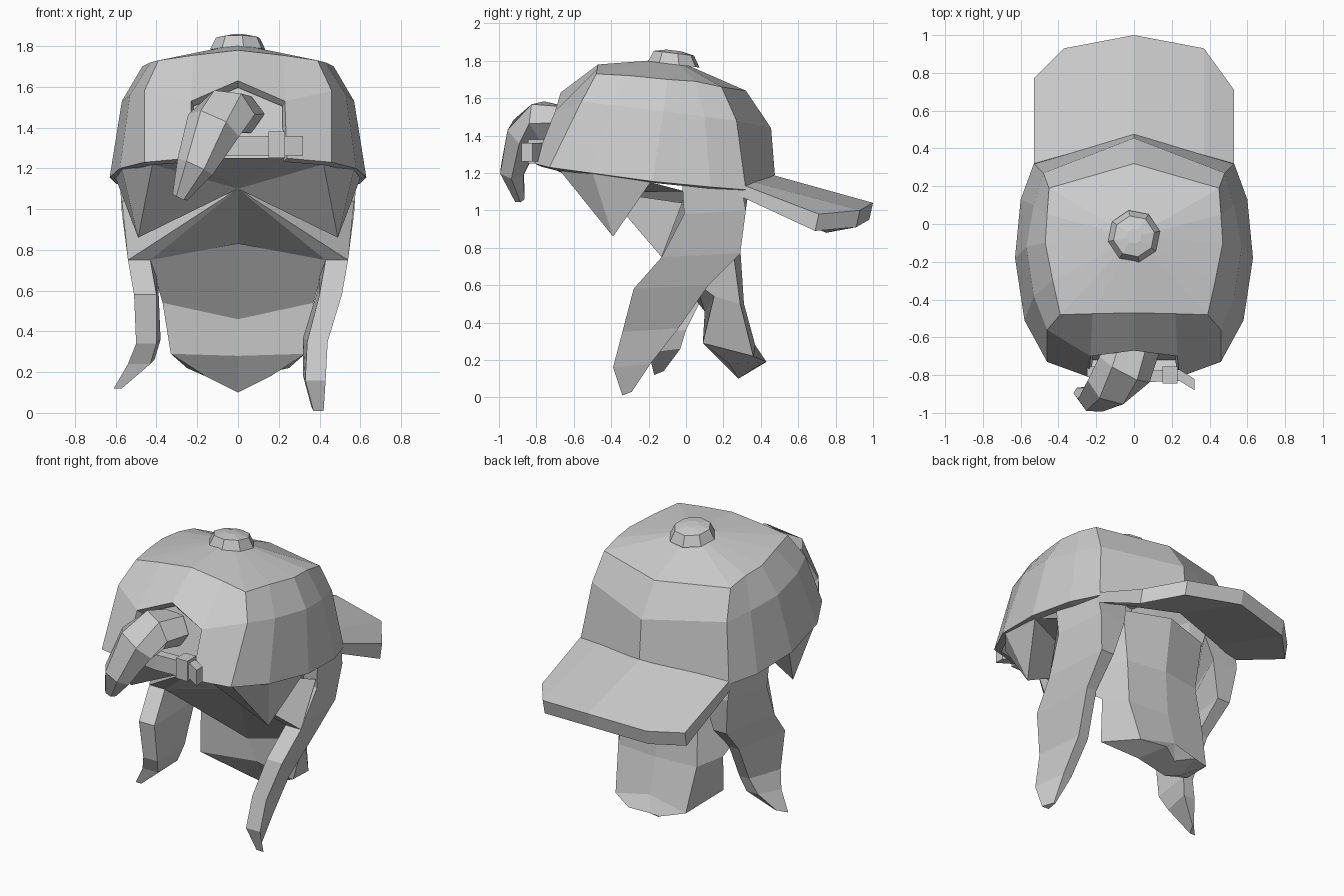
import bpy, bmesh, math
from mathutils import Vector

if "Cube" in bpy.data.objects:
    bpy.data.objects.remove(bpy.data.objects["Cube"], do_unlink=True)

# One plain grey for the whole model
GREY = (0.6, 0.6, 0.6, 1)
grey = bpy.data.materials.new("plain grey")
grey.use_nodes = True
grey.diffuse_color = GREY
grey.node_tree.nodes["Principled BSDF"].inputs["Base Color"].default_value = GREY


def build(name, verts, faces, mirror=False):
    """Make a flat-shaded object, optionally mirrored across the middle."""
    bm = bmesh.new()
    sides = (1, -1) if mirror else (1,)
    for side in sides:
        made = [bm.verts.new((side * x, y, z)) for x, y, z in verts]
        for face in faces:
            bm.faces.new([made[i] for i in face])
    bmesh.ops.remove_doubles(bm, verts=bm.verts, dist=0.001)
    bmesh.ops.recalc_face_normals(bm, faces=bm.faces)
    mesh = bpy.data.meshes.new(name)
    bm.to_mesh(mesh)
    bm.free()
    mesh.materials.append(grey)
    obj = bpy.data.objects.new(name, mesh)
    bpy.context.collection.objects.link(obj)
    return obj


def loft(name, rings):
    """Skin a row of equal closed rings and close both ends."""
    count = len(rings[0])
    verts = [point for ring in rings for point in ring]
    faces = []
    for row in range(len(rings) - 1):
        for i in range(count):
            j = (i + 1) % count
            a, b = row * count, (row + 1) * count
            faces.append((a + i, a + j, b + j, b + i))
    faces.append(tuple(range(count)))
    faces.append(tuple(range(len(verts) - count, len(verts))))
    return build(name, verts, faces)


# Cap crown: half rings from front middle round to back middle
top_ring = [(0, -.47, 1.78), (.22, -.475, 1.755), (.39, -.48, 1.73), (.43, -.3, 1.72),
            (.47, -.1, 1.7), (.46, .05, 1.69), (.45, .19, 1.66), (0, .32, 1.64)]
middle_ring = [(0, -.67, 1.63), (.23, -.7, 1.53), (.46, -.56, 1.58), (.53, -.38, 1.56),
               (.57, -.12, 1.53), (.53, .1, 1.5), (.48, .27, 1.48), (0, .455, 1.44)]
hem_ring = [(0, -.82, 1.25), (.24, -.81, 1.25), (.46, -.73, 1.23), (.58, -.51, 1.2),
            (.63, -.18, 1.155), (.6, .13, 1.125), (.53, .32, 1.11), (0, .475, 1.19)]
columns = len(top_ring)
crown_verts = top_ring + middle_ring + hem_ring + [(0, -.07, 1.81)]
apex = len(crown_verts) - 1
crown_faces = []
for i in range(columns - 1):
    crown_faces.append((apex, i, i + 1))
    for row in range(2):
        is_opening = row == 1 and i == 0
        if not is_opening:
            a, b = row * columns + i, (row + 1) * columns + i
            crown_faces.append((a, a + 1, b + 1, b))
crown = build("cap_crown", crown_verts, crown_faces, mirror=True)
thickness = crown.modifiers.new("cloth thickness", "SOLIDIFY")
thickness.thickness = 0.045
thickness.offset = -1

# Button on the top of the cap, leaning back a little
button_rings = []
for radius, height in ((.14, 1.78), (.11, 1.84), (.04, 1.855)):
    ring = []
    for i in range(8):
        angle = math.tau * (i + .25) / 8
        depth = radius * math.sin(angle)
        ring.append((radius * math.cos(angle), -.065 + depth, height - .12 * depth))
    button_rings.append(ring)
loft("cap_button", button_rings)

# Brim at the back: slices across the width, one corner cut deeper
left_slices = [(.37, .365, 1.15, .93, 1.0), (.53, .32, 1.13, .71, .98)]
right_slices = [(-.53, .32, 1.13, .77, .97), (-.37, .365, 1.15, .93, 1.0)]
slices = right_slices + [(0, .46, 1.19, 1.0, 1.04)] + left_slices
loft("cap_brim", [
    [(x, y_in, z_in), (x, y_out, z_out),
     (x, y_out - .02, z_out - .09), (x, y_in - .04, z_in - .05)]
    for x, y_in, z_in, y_out, z_out in slices])

# Adjusting strap and buckle below the opening
strap_rings = []
for x, y in ((-.25, -.78), (0, -.81), (.24, -.8), (.32, -.85)):
    strap_rings.append([(x, y - .03, 1.26), (x, y + .03, 1.26),
                        (x, y + .03, 1.36), (x, y - .03, 1.36)])
loft("strap", strap_rings)
bpy.ops.mesh.primitive_cube_add(size=1, location=(.19, -.8, 1.315))
buckle = bpy.context.object
buckle.name = "strap_buckle"
buckle.dimensions = (.08, .09, .13)
buckle.data.materials.append(grey)

# Hair showing behind the opening
build("hair_in_opening",
      [(-.26, -.64, 1.54), (0, -.6, 1.66), (.26, -.64, 1.54),
       (.26, -.72, 1.24), (-.26, -.72, 1.24)], [(0, 1, 2, 3, 4)])

# Tuft: pulled through the opening, hanging forward and down
tuft_path = [((.0, -.64, 1.46), .14), ((-.05, -.77, 1.48), .15), ((-.12, -.86, 1.41), .14),
             ((-.21, -.93, 1.21), .095), ((-.285, -.89, 1.06), .04)]
tuft_rings = []
for n, (centre, radius) in enumerate(tuft_path):
    before = Vector(tuft_path[max(n - 1, 0)][0])
    after = Vector(tuft_path[min(n + 1, len(tuft_path) - 1)][0])
    along = (after - before).normalized()
    across = (Vector((1, 0, 0)) - along * along.x).normalized()
    lift = along.cross(across) * .75
    tuft_rings.append([
        Vector(centre) + radius * (across * math.cos(a) + lift * math.sin(a))
        for a in [math.tau * k / 6 for k in range(6)]])
loft("front_tuft", tuft_rings)

# Bangs: a wedge on each side, plus the underside between them
brow = (0, -.43, 1.1)
bang_verts = [brow, (0, -.78, 1.25), (.22, -.78, 1.25), (.42, -.68, 1.22),
              (.57, -.5, 1.2), (.6, -.19, 1.15), (.49, -.39, .86), (.53, 0, 1.1)]
build("bangs", bang_verts,
      [(0, 1, 2), (0, 2, 3), (0, 3, 6), (3, 4, 6), (4, 5, 6), (5, 0, 6), (0, 5, 7)],
      mirror=True)

# Temple hair: from the brow out and down to the side locks
build("temple_hair",
      [brow, (.43, -.13, .75), (.54, -.13, .75), (.57, -.02, 1.04), (0, -.03, .83)],
      [(0, 1, 2), (0, 2, 3), (0, 1, 4)], mirror=True)

# Back hair: each ring runs front middle, side, back corner, back middle
back_hair = [
    [brow, (.5, 0, 1.1), (.3, .26, 1.12), (0, .34, 1.14)],
    [(0, -.02, .83), (.43, -.13, .75), (.26, .25, .8), (0, .29, .8)],
    [(0, .1, .46), (.37, .15, .54), (.28, .29, .5), (0, .31, .5)],
    [(0, .19, .28), (.33, .09, .29), (.25, .36, .22), (0, .37, .28)],
    [(0, .28, .1), (.16, .23, .18), (.11, .43, .19), (0, .37, .16)]]
loft("back_hair", [
    half + [(-x, y, z) for x, y, z in half[2:0:-1]] for half in back_hair])


# Side locks: slabs given by height, outer x, inner x, inner back x, front y, back y
def side_lock(name, side, sections):
    loft(name, [
        [(side * outer, front, z), (side * (outer - .05), back, z + .02),
         (side * inner_back, back, z + .02), (side * inner, front, z)]
        for z, outer, inner, inner_back, front, back in sections])


shared = [(1.14, .58, .48, .3, -.02, .29), (.98, .57, .47, .34, -.01, .32),
          (.75, .54, .43, .4, -.13, .29), (.58, .51, .4, .39, -.28, .12)]
side_lock("left_lock", 1, shared + [
    (.35, .44, .34, .32, -.34, -.04), (.16, .43, .33, .32, -.39, -.19),
    (.01, .42, .37, .36, -.34, -.29)])
side_lock("right_lock", -1, shared + [
    (.34, .5, .4, .38, -.25, 0), (.24, .54, .43, .41, -.2, -.03),
    (.12, .61, .57, .55, -.17, -.12)])
